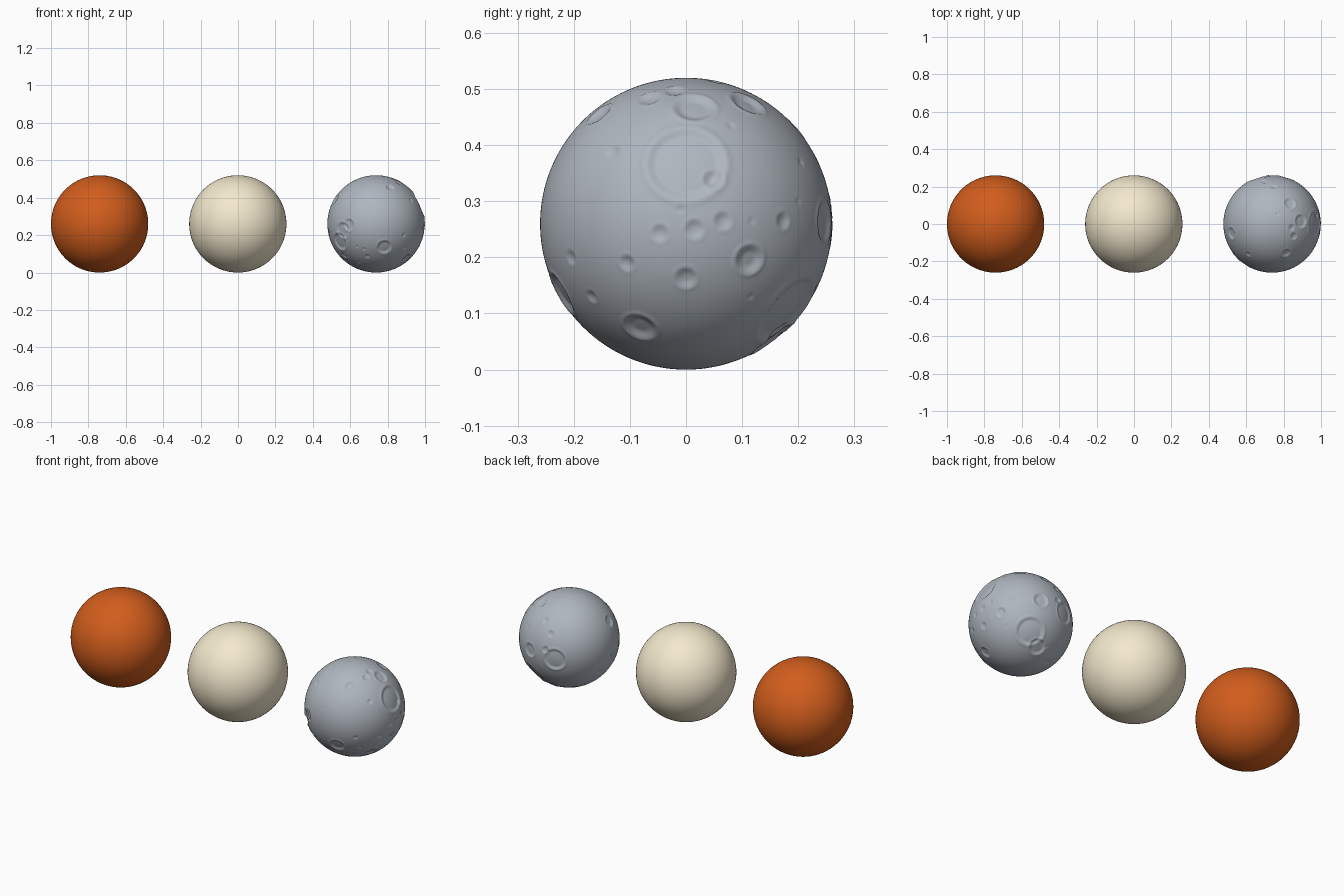
import bpy, math, random
from mathutils import Vector

R = 0.26


def paint(obj, name, rgb):
    mat = bpy.data.materials.new(name)
    mat.diffuse_color = (*rgb, 1)
    obj.data.materials.append(mat)
    for p in obj.data.polygons:
        p.use_smooth = True


def ball(name, x, rgb):
    bpy.ops.mesh.primitive_uv_sphere_add(segments=96, ring_count=48, radius=R, location=(x, 0, R))
    obj = bpy.context.object
    obj.name = name
    paint(obj, name + "_colour", rgb)


# Smooth balls
ball("orange_ball", -0.74, (0.64, 0.11, 0.012))
ball("cream_ball", -0.001, (0.90, 0.81, 0.61))

# Craters on the grey ball, seen from the right: y, z, radius
side = [
    (0.0, 0.37, 0.072), (0.05, 0.34, 0.020), (0.015, 0.468, 0.039),
    (0.11, 0.475, 0.034), (-0.155, 0.455, 0.027), (-0.13, 0.387, 0.016),
    (-0.047, 0.243, 0.017), (0.015, 0.25, 0.019), (0.066, 0.265, 0.018),
    (0.113, 0.196, 0.028), (0.0, 0.163, 0.021), (-0.105, 0.19, 0.016),
    (-0.082, 0.075, 0.032), (0.173, 0.265, 0.017), (-0.205, 0.2, 0.015),
    (0.115, 0.13, 0.008), (-0.065, 0.483, 0.022), (-0.02, 0.497, 0.020),
    (0.08, 0.435, 0.010), (0.117, 0.265, 0.008), (-0.01, 0.285, 0.009),
    (0.205, 0.37, 0.010), (0.2, 0.3, 0.008),
]
# Seen from the front: x offset, z, radius
front = [
    (0.045, 0.135, 0.042), (-0.195, 0.165, 0.050), (-0.147, 0.255, 0.036),
    (-0.18, 0.225, 0.046), (-0.065, 0.125, 0.012), (-0.1, 0.14, 0.010),
    (0.15, 0.13, 0.014), (-0.03, 0.34, 0.009), (-0.127, 0.42, 0.018),
]
# Back, left and below, as directions with radius
other = [
    ((-0.31, 0.95, -0.05), 0.060), ((0.29, 0.95, 0.01), 0.040),
    ((0.35, 0.71, -0.60), 0.073), ((0.08, 0.60, -0.80), 0.045),
    ((-0.84, -0.19, 0.51), 0.034), ((-0.11, 0.98, 0.13), 0.022),
    ((-0.16, 0.87, 0.45), 0.021), ((0.04, 0.76, 0.65), 0.020),
    ((0.1, 0.2, 0.97), 0.012), ((-0.1, 0.18, 0.97), 0.008),
]


def depth_dir(a, b):
    return math.sqrt(max(0.0, R * R - a * a - b * b))


craters = [(Vector((depth_dir(y, z - R), y, z - R)).normalized(), r) for y, z, r in side]
craters += [(Vector((x, -depth_dir(x, z - R), z - R)).normalized(), r) for x, z, r in front]
craters += [(Vector(d).normalized(), r) for d, r in other]

# A few small pits where no view reaches
rng = random.Random(4)
for i in range(10):
    d = Vector((rng.uniform(-1, 0), rng.uniform(-0.6, 0.6), rng.uniform(-1, -0.1))).normalized()
    craters.append((d, rng.uniform(0.008, 0.022)))


def crater_height(t, r):
    """Profile over relative radius t: floor, wall, then a low raised rim."""
    depth = min(0.22 * r, 0.0065)
    flat = min(0.75, r / 0.07)
    h = 0.0
    if t < 1:
        s = max(0.0, (t - flat) / (1 - flat))
        h = -depth * (1 - s * s * (3 - 2 * s))
    return h + 0.25 * depth * math.exp(-((t - 1.05) / 0.10) ** 2)


# Cratered grey ball
bpy.ops.mesh.primitive_ico_sphere_add(subdivisions=7, radius=R, location=(0.738, 0, R))
moon = bpy.context.object
moon.name = "cratered_ball"
limits = [(d, r, math.cos(1.4 * r / R)) for d, r in craters]
for v in moon.data.vertices:
    n = v.co.normalized()
    h = 0.0
    for d, r, lim in limits:
        c = n.dot(d)
        if c > lim:
            h += crater_height(math.acos(min(1, c)) * R / r, r)
    v.co = n * (R + h)
paint(moon, "grey_colour", (0.43, 0.47, 0.52))
